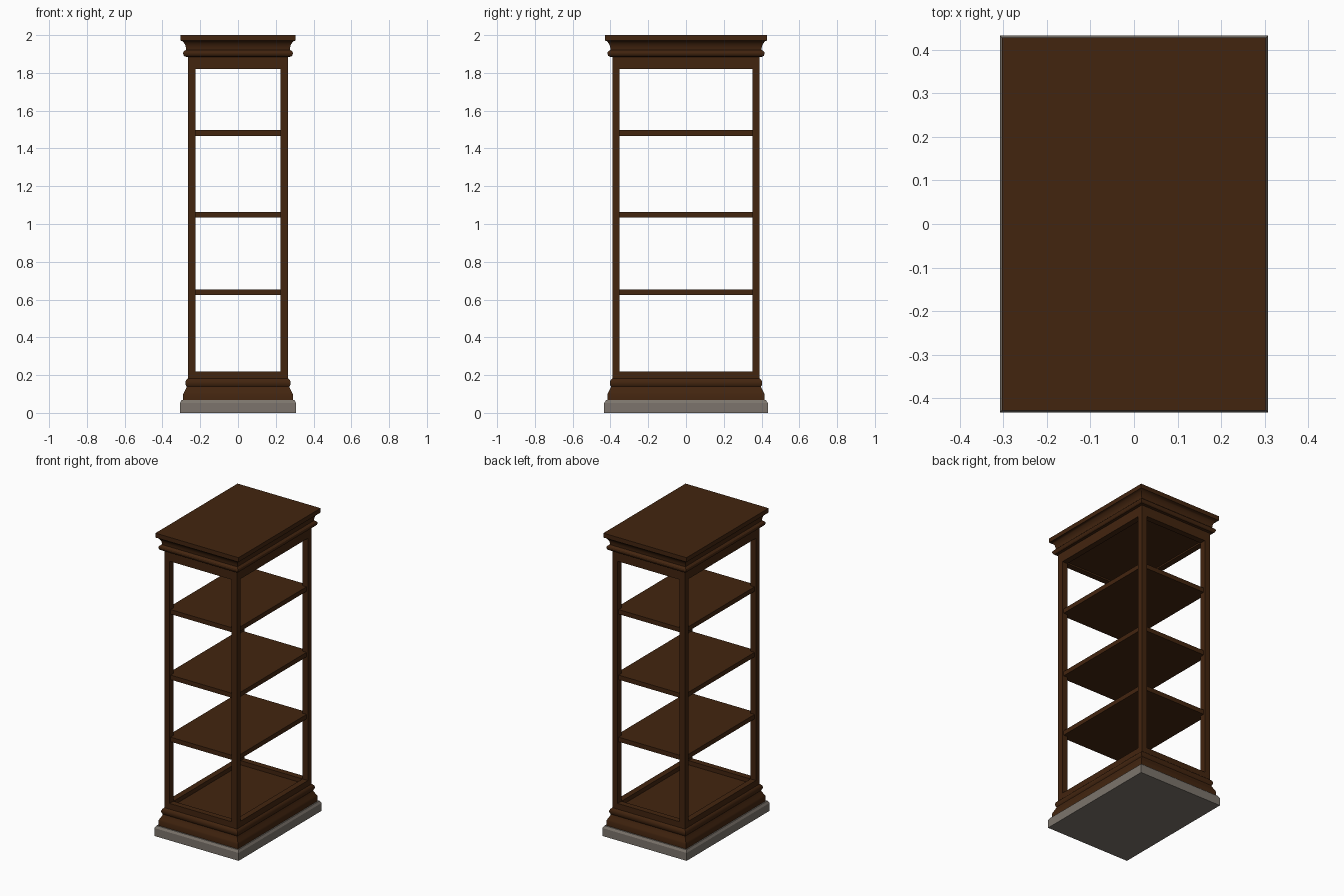
import bpy, bmesh

if "Cube" in bpy.data.objects:
    bpy.data.objects.remove(bpy.data.objects["Cube"])

PX, PY = 0.265, 0.39      # half width / half depth at the outer post faces
POST = 0.039              # post thickness


def material(name, rgb):
    m = bpy.data.materials.new(name)
    m.diffuse_color = (*rgb, 1)
    m.use_nodes = True
    m.node_tree.nodes["Principled BSDF"].inputs["Base Color"].default_value = m.diffuse_color
    return m


wood = material("dark wood", (0.055, 0.018, 0.0048))
stone = material("grey stone", (0.20, 0.175, 0.15))


def loft(name, profile, mat, smooth=False):
    """Stack rectangular rings (offset from post face, z) and cap both ends."""
    bm = bmesh.new()
    rings = []
    for d, z in profile:
        x, y = PX + d, PY + d
        rings.append([bm.verts.new((sx * x, sy * y, z))
                      for sx, sy in ((-1, -1), (1, -1), (1, 1), (-1, 1))])
    for a, b in zip(rings, rings[1:]):
        for i in range(4):
            j = (i + 1) % 4
            bm.faces.new((a[i], a[j], b[j], b[i]))
    bm.faces.new(rings[0][::-1])
    bm.faces.new(rings[-1])
    bmesh.ops.recalc_face_normals(bm, faces=bm.faces)
    return finish(name, bm, mat, smooth)


def box(name, lo, hi, mat):
    bm = bmesh.new()
    bmesh.ops.create_cube(bm, size=1)
    for v in bm.verts:
        v.co = [(l + h) / 2 + c * (h - l) for l, h, c in zip(lo, hi, v.co)]
    return finish(name, bm, mat)


def finish(name, bm, mat, smooth=False):
    me = bpy.data.meshes.new(name)
    bm.to_mesh(me)
    bm.free()
    me.materials.append(mat)
    ob = bpy.data.objects.new(name, me)
    bpy.context.collection.objects.link(ob)
    if smooth:
        bpy.ops.object.select_all(action='DESELECT')
        ob.select_set(True)
        bpy.context.view_layer.objects.active = ob
        bpy.ops.object.shade_smooth_by_angle()
    return ob


# Stone plinth with a chamfered top edge
loft("stone_plinth", [(0.043, 0), (0.043, 0.052), (0.034, 0.067)], stone)

# Moulded base with a recessed floor inside the rim
loft("base_moulding", [
    (0.026, 0.067), (0.026, 0.098), (0.022, 0.107), (0.014, 0.122),
    (0.008, 0.135), (0.007, 0.14), (0.011, 0.146), (0.0135, 0.155),
    (0.0135, 0.163), (0.010, 0.173), (0.003, 0.18), (0, 0.182),
    (0, 0.22), (-POST, 0.22), (-POST, 0.192)], wood, True)

# Crown cornice: recessed ceiling, apron, bead, cove and top slab
loft("crown_cornice", [
    (-POST, 1.83), (-POST, 1.82), (0, 1.82), (0, 1.884),
    (0.016, 1.886), (0.022, 1.891), (0.026, 1.902), (0.024, 1.911),
    (0.017, 1.918), (0.010, 1.921), (0.011, 1.935), (0.015, 1.949),
    (0.022, 1.960), (0.030, 1.968), (0.0385, 1.971), (0.0385, 2.0)], wood, True)

# Four corner posts
for sx, side in ((-1, "left"), (1, "right")):
    for sy, end in ((-1, "front"), (1, "back")):
        xs = sorted((sx * PX, sx * (PX - POST)))
        ys = sorted((sy * PY, sy * (PY - POST)))
        box(f"{end}_{side}_post", (xs[0], ys[0], 0.19), (xs[1], ys[1], 1.83), wood)

# Three shelves, set slightly behind the post faces
for name, z in (("lower", 0.624), ("middle", 1.034), ("upper", 1.467)):
    box(f"{name}_shelf", (-PX + 0.01, -PY + 0.01, z),
        (PX - 0.01, PY - 0.01, z + 0.03), wood)
